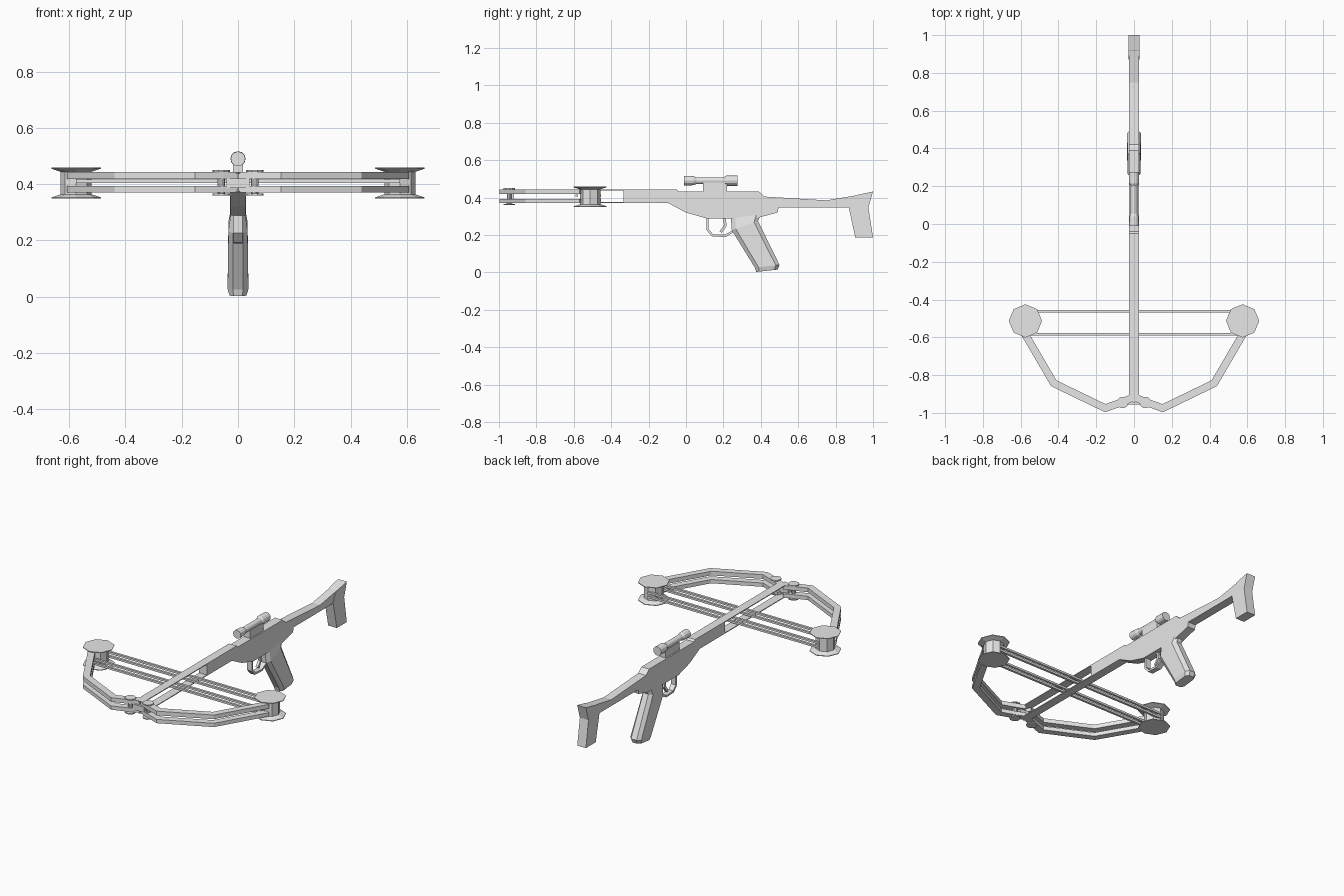
import bpy, bmesh, math
from mathutils import Vector

if "Cube" in bpy.data.objects:
    bpy.data.objects.remove(bpy.data.objects["Cube"])

grey = bpy.data.materials.new("plain_grey")
grey.use_nodes = True
grey.diffuse_color = (0.8, 0.8, 0.8, 1)
grey.node_tree.nodes["Principled BSDF"].inputs["Base Color"].default_value = (0.8, 0.8, 0.8, 1)


def loft(name, rings):
    """Closed solid through rings of equal point count, with capped ends."""
    bm = bmesh.new()
    vs = [[bm.verts.new(p) for p in r] for r in rings]
    n = len(vs[0])
    for a, b in zip(vs, vs[1:]):
        for i in range(n):
            j = (i + 1) % n
            bm.faces.new((a[i], a[j], b[j], b[i]))
    bm.faces.new(vs[0][::-1])
    bm.faces.new(vs[-1])
    bmesh.ops.recalc_face_normals(bm, faces=bm.faces)
    me = bpy.data.meshes.new(name)
    bm.to_mesh(me)
    bm.free()
    me.materials.append(grey)
    ob = bpy.data.objects.new(name, me)
    bpy.context.collection.objects.link(ob)
    return ob


def side_plate(name, pts, w):
    """Side profile (y, z) extruded across x."""
    return loft(name, [[(x, y, z) for y, z in pts] for x in (-w, w)])


def flat_plate(name, pts, z0, z1):
    """Plan outline (x, y) extruded upwards."""
    return loft(name, [[(x, y, z) for x, y in pts] for z in (z0, z1)])


def ribbon(path, w):
    """Mitred outline of constant width around an open path."""
    p = [Vector(q) for q in path]
    left, right = [], []
    for i, q in enumerate(p):
        d1 = (q - p[i - 1]).normalized() if i else (p[1] - q).normalized()
        d2 = (p[i + 1] - q).normalized() if i < len(p) - 1 else d1
        n1, n2 = Vector((-d1.y, d1.x)), Vector((-d2.y, d2.x))
        m = (n1 + n2).normalized()
        off = m * (w / 2 / m.dot(n1))
        left.append(tuple(q + off))
        right.append(tuple(q - off))
    return left + right[::-1]


def turned(name, c, profile, axis="z", n=8):
    """Solid turned about the z or y axis; profile is (position, radius)."""
    rings = []
    for t, r in profile:
        ring = []
        for i in range(n):
            a = 2 * math.pi * i / n
            u, v = r * math.cos(a), r * math.sin(a)
            ring.append((c[0] + u, c[1] + v, t) if axis == "z" else (c[0] + u, t, c[1] + v))
        rings.append(ring)
    return loft(name, rings)


# Receiver, rear barrel and stock arm
side_plate("receiver", [
    (-0.335, 0.37), (-0.335, 0.443), (-0.05, 0.443), (-0.04, 0.432), (0.39, 0.432),
    (0.42, 0.405), (0.75, 0.385), (0.93, 0.415), (0.93, 0.347), (0.495, 0.347),
    (0.49, 0.32), (0.37, 0.288), (0.11, 0.288), (0.0, 0.32), (-0.095, 0.37)], 0.026)

# Shoulder butt
side_plate("butt", [(0.87, 0.347), (0.905, 0.187), (1.0, 0.187), (0.975, 0.347),
                    (1.0, 0.432), (0.92, 0.415), (0.89, 0.4)], 0.029)

# Open string channel: thin rails above and below
rail = [(-0.026, -0.335), (-0.026, -0.92), (0, -0.95), (0.026, -0.92), (0.026, -0.335)]
flat_plate("lower_rail", rail, 0.37, 0.375)
flat_plate("upper_rail", rail, 0.438, 0.443)

# Grip with chamfered edges
def grip_ring(y0, z0, y1, z1, w):
    ring = []
    for f, s in ((0, 0.5), (0.15, 1), (0.85, 1), (1, 0.5), (1, -0.5), (0.85, -1), (0.15, -1), (0, -0.5)):
        ring.append((s * w, y0 + (y1 - y0) * f, z0 + (z1 - z0) * f))
    return ring

loft("grip", [grip_ring(0.375, 0.002, 0.49, 0.015, 0.03),
              grip_ring(0.368, 0.025, 0.5, 0.04, 0.037),
              grip_ring(0.245, 0.225, 0.385, 0.275, 0.034),
              grip_ring(0.24, 0.29, 0.4, 0.31, 0.026)])

# Trigger and guard
side_plate("trigger_guard", ribbon([(0.115, 0.295), (0.115, 0.228), (0.142, 0.198),
                                    (0.21, 0.195), (0.26, 0.225)], 0.012), 0.016)
side_plate("trigger", ribbon([(0.205, 0.295), (0.21, 0.25), (0.185, 0.215)], 0.014), 0.008)

# Scope on its mount
side_plate("scope_mount", [(0.09, 0.425), (0.09, 0.48), (0.22, 0.48), (0.22, 0.425)], 0.018)
turned("scope", (0, 0.49), [(-0.01, 0.026), (0.04, 0.024), (0.055, 0.018), (0.2, 0.018),
                            (0.215, 0.027), (0.275, 0.027)], "y", 12)

# Centre block holding the limbs
flat_plate("limb_block", [(-0.04, -0.955), (0.04, -0.955), (0.04, -0.92), (-0.04, -0.92)], 0.387, 0.42)

for s, side in ((1, "left"), (-1, "right")):
    # Twin limb bars
    path = [(s * x, y) for x, y in ((0.01, -0.92), (0.06, -0.942), (0.152, -0.975),
                                    (0.425, -0.843), (0.59, -0.56))]
    for level, z0, z1 in (("lower", 0.37, 0.393), ("upper", 0.418, 0.443)):
        flat_plate(f"{side}_{level}_limb", ribbon(path, 0.04), z0, z1)
    # Hinge pin with caps
    turned(f"{side}_hinge", (s * 0.06, -0.945),
           [(0.36, 0.031), (0.366, 0.031), (0.367, 0.013), (0.443, 0.013),
            (0.444, 0.031), (0.45, 0.031)], n=10)
    # Spool wheel with flared flanges
    turned(f"{side}_wheel", (s * 0.575, -0.513),
           [(0.349, 0.088), (0.353, 0.088), (0.364, 0.055), (0.444, 0.055),
            (0.455, 0.088), (0.459, 0.088)])

# Strings between the wheels
for row, y in (("rear", -0.461), ("front", -0.584)):
    for level, z in (("lower", 0.386), ("upper", 0.411)):
        flat_plate(f"{row}_{level}_string", [(-0.575, y - 0.007), (0.575, y - 0.007),
                                             (0.575, y + 0.007), (-0.575, y + 0.007)],
                   z - 0.006, z + 0.006)
